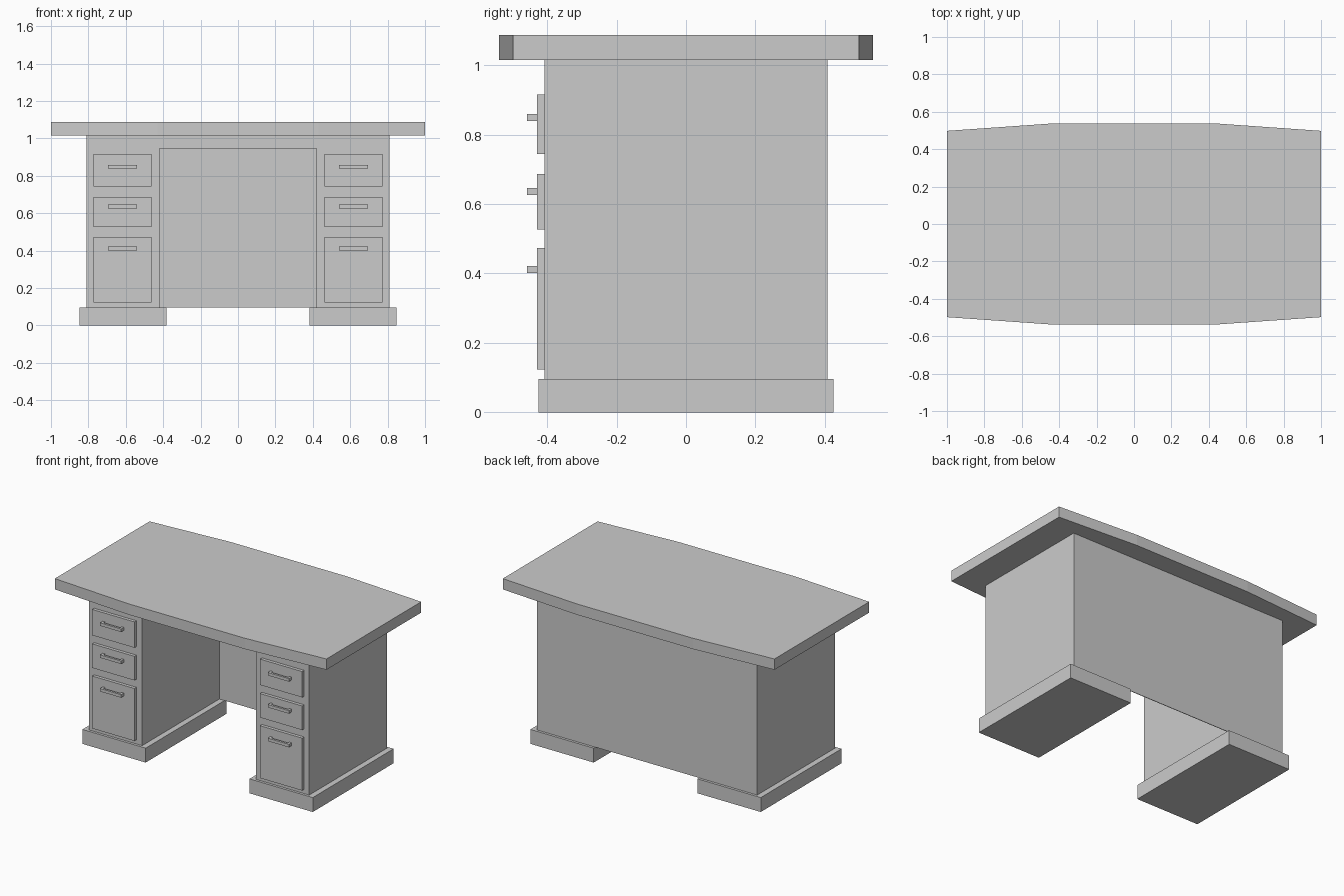
import bpy, bmesh
from mathutils import Vector

if "Cube" in bpy.data.objects:
    bpy.data.objects.remove(bpy.data.objects["Cube"])


def prism(name, outline, direction):
    """Extrude a closed planar outline along a direction."""
    bm = bmesh.new()
    face = bm.faces.new([bm.verts.new(p) for p in outline])
    ext = bmesh.ops.extrude_face_region(bm, geom=[face], use_keep_orig=True)
    moved = [g for g in ext["geom"] if isinstance(g, bmesh.types.BMVert)]
    bmesh.ops.translate(bm, verts=moved, vec=Vector(direction))
    bmesh.ops.recalc_face_normals(bm, faces=bm.faces[:])
    mesh = bpy.data.meshes.new(name)
    bm.to_mesh(mesh)
    bm.free()
    obj = bpy.data.objects.new(name, mesh)
    bpy.context.collection.objects.link(obj)
    return obj


def box(name, x, y, z):
    base = [(x[0], y[0], z[0]), (x[1], y[0], z[0]), (x[1], y[1], z[0]), (x[0], y[1], z[0])]
    return prism(name, base, (0, 0, z[1] - z[0]))


def mirrored(obj):
    obj.modifiers.new("mirror", 'MIRROR').use_axis[0] = True
    return obj


BODY_Y, BODY_Z, TOP_Z, TOTAL_Z = 0.408, 0.096, 1.015, 1.087

# Desktop, gently bowed at front and back
half = [(-1, -0.498), (-0.43, -0.538), (0.43, -0.538), (1, -0.498)]
outline = half + [(-x, -y) for x, y in half]
prism("desktop", [(x, y, TOP_Z) for x, y in outline], (0, 0, TOTAL_Z - TOP_Z))

# Body: two pedestals joined over the knee hole
arch = [(-0.81, BODY_Z), (-0.81, TOP_Z), (0.81, TOP_Z), (0.81, BODY_Z),
        (0.42, BODY_Z), (0.42, 0.947), (-0.42, 0.947), (-0.42, BODY_Z)]
prism("desk_body", [(x, -BODY_Y, z) for x, z in arch], (0, 2 * BODY_Y, 0))

# Thin panel closing the back of the knee hole
box("back_panel", (-0.42, 0.42), (BODY_Y - 0.004, BODY_Y), (BODY_Z, 0.947))

# Plinths under the pedestals
mirrored(box("plinth", (0.382, 0.848), (-0.425, 0.425), (0, BODY_Z)))

# Drawer fronts, each with a bar handle on two posts
drawers = [("top", 0.744, 0.916, 0.849),
           ("middle", 0.527, 0.687, 0.636),
           ("bottom", 0.124, 0.473, 0.412)]
front, grip = -0.429, -0.458
for level, low, high, handle_z in drawers:
    mirrored(box(f"{level}_drawer", (0.462, 0.773), (front, -BODY_Y), (low, high)))
    x0, x1, post, bar = 0.54, 0.695, 0.016, grip + 0.014
    profile = [(x0, front), (x0, grip), (x1, grip), (x1, front),
               (x1 - post, front), (x1 - post, bar), (x0 + post, bar), (x0 + post, front)]
    mirrored(prism(f"{level}_handle", [(x, y, handle_z - 0.01) for x, y in profile],
                   (0, 0, 0.02)))
